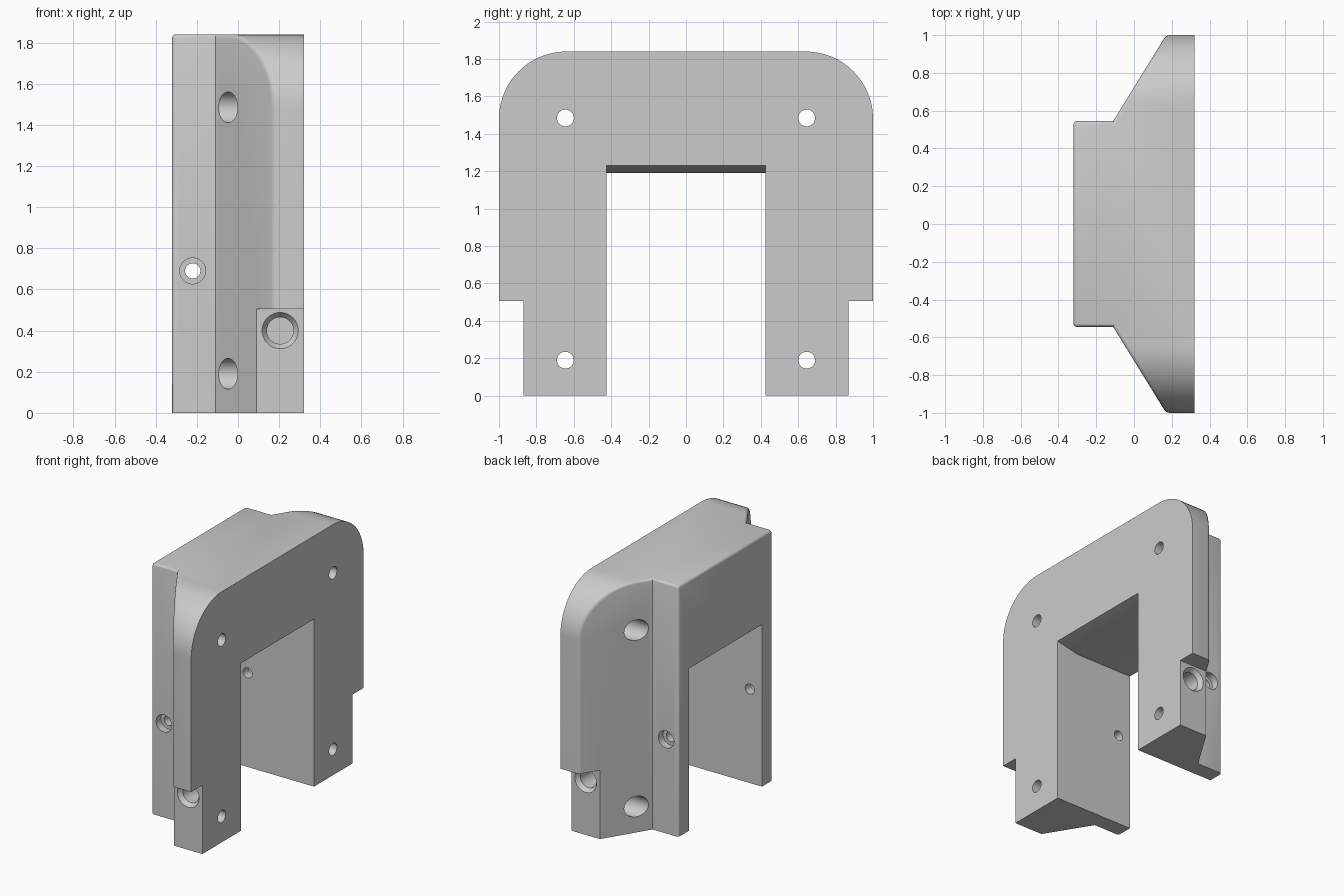
import bpy, bmesh, math
from mathutils import Vector

if "Cube" in bpy.data.objects:
    bpy.data.objects.remove(bpy.data.objects["Cube"], do_unlink=True)

TOP, BACK, FRONT = 1.84, -0.32, 0.32


def make(name, bm):
    bmesh.ops.recalc_face_normals(bm, faces=bm.faces[:])
    mesh = bpy.data.meshes.new(name)
    bm.to_mesh(mesh)
    bm.free()
    obj = bpy.data.objects.new(name, mesh)
    bpy.context.collection.objects.link(obj)
    return obj


def prism(name, points, place, lo, hi):
    """Extrude a 2D outline; place(a, b, t) maps it into space."""
    bm = bmesh.new()
    rings = [[bm.verts.new(place(a, b, t)) for a, b in points] for t in (lo, hi)]
    n = len(points)
    for ring in rings:
        bm.faces.new(ring)
    for i in range(n):
        j = (i + 1) % n
        bm.faces.new((rings[0][i], rings[0][j], rings[1][j], rings[1][i]))
    return make(name, bm)


def drill(name, profile, place, sides=40):
    """Lathe (distance, radius) pairs; place(d, u, v) maps them into space."""
    bm = bmesh.new()
    angles = [math.tau * i / sides for i in range(sides)]
    rings = [[bm.verts.new(place(d, r * math.cos(a), r * math.sin(a))) for a in angles]
             for d, r in profile]
    bm.faces.new(rings[0])
    bm.faces.new(rings[-1])
    for p, q in zip(rings, rings[1:]):
        for i in range(sides):
            j = (i + 1) % sides
            bm.faces.new((p[i], p[j], q[j], q[i]))
    return make(name, bm)


def boolean(target, tool, operation="DIFFERENCE"):
    tool.hide_render = True
    bpy.context.view_layer.objects.active = target
    mod = target.modifiers.new("cut", "BOOLEAN")
    mod.operation, mod.object, mod.solver = operation, tool, "EXACT"
    bpy.ops.object.modifier_apply(modifier=mod.name)
    bpy.data.objects.remove(tool, do_unlink=True)


# Plan section: flat face plate with sloping flanks and a narrower spine
half = [(FRONT, 1.0), (0.17, 1.0), (-0.11, 0.545), (BACK, 0.545)]
section = half + [(x, -y) for x, y in reversed(half)]
body = prism("bracket_body", section, lambda x, y, z: (x, y, z), 0, TOP)

# Side outline with large rounded shoulders
R = 0.36
arc = [(1 - R + R * math.cos(t), TOP - R + R * math.sin(t))
       for t in (math.pi / 2 * i / 20 for i in range(21))]
outline = [(1.0, -0.2)] + arc
outline += [(-y, z) for y, z in reversed(outline)]
boolean(body, prism("outline", outline, lambda y, z, x: (x, y, z), -0.6, 0.6), "INTERSECT")

# Soften the outer edges, leaving the mounting face and the feet crisp
bm = bmesh.new()
bm.from_mesh(body.data)
bmesh.ops.remove_doubles(bm, verts=bm.verts[:], dist=0.0005)
bmesh.ops.dissolve_limit(bm, angle_limit=0.01, verts=bm.verts[:], edges=bm.edges[:])


def softened(e):
    on_face = all(v.co.x > FRONT - 0.001 for v in e.verts)
    on_foot = all(v.co.z < 0.001 for v in e.verts)
    return (len(e.link_faces) == 2 and not on_face and not on_foot
            and e.calc_face_angle_signed() > math.radians(20))


bmesh.ops.bevel(bm, geom=[e for e in bm.edges if softened(e)], offset=0.018,
                segments=3, profile=0.5, affect="EDGES", clamp_overlap=True)
bm.to_mesh(body.data)
bm.free()

# Central opening with a lightly sloped lintel
opening = [(-0.6, -0.2), (-0.6, 1.19), (0.14, 1.19), (FRONT, 1.23), (0.6, 1.292), (0.6, -0.2)]
boolean(body, prism("opening", opening, lambda x, z, y: (x, y, z), -0.425, 0.425))

for s in (-1, 1):
    # Foot notch
    notch = [(0.87, -0.2), (0.87, 0.505), (1.2, 0.505), (1.2, -0.2)]
    boolean(body, prism("notch", notch, lambda y, z, x: (x, s * y, z), -0.6, 0.6))
    # Counterbored mounting holes
    for h in (0.19, 1.485):
        boolean(body, drill("mount_hole", [(-0.6, 0.075), (0.15, 0.075), (0.15, 0.045), (0.6, 0.045)],
                            lambda d, u, v: (d, s * 0.645 + u, h + v)))
    # Counterbored cross hole through the spine
    boolean(body, drill("cross_hole", [(0.3, 0.037), (0.49, 0.037), (0.49, 0.063), (0.7, 0.063)],
                        lambda d, u, v: (-0.22 + u, s * d, 0.69 + v)))
    # Countersunk blind hole in the foot
    boolean(body, drill("foot_hole", [(0.67, 0.065), (0.84, 0.065), (0.87, 0.088), (0.95, 0.088)],
                        lambda d, u, v: (0.205 + u, s * d, 0.4 + v)))

# Single grey finish
grey = bpy.data.materials.new("plain grey")
grey.use_nodes = True
colour = (0.6, 0.6, 0.6, 1)
grey.diffuse_color = colour
grey.node_tree.nodes["Principled BSDF"].inputs["Base Color"].default_value = colour
body.data.materials.clear()
body.data.materials.append(grey)

bpy.ops.object.select_all(action="DESELECT")
body.select_set(True)
bpy.context.view_layer.objects.active = body
bpy.ops.object.shade_smooth_by_angle(angle=math.radians(30))
